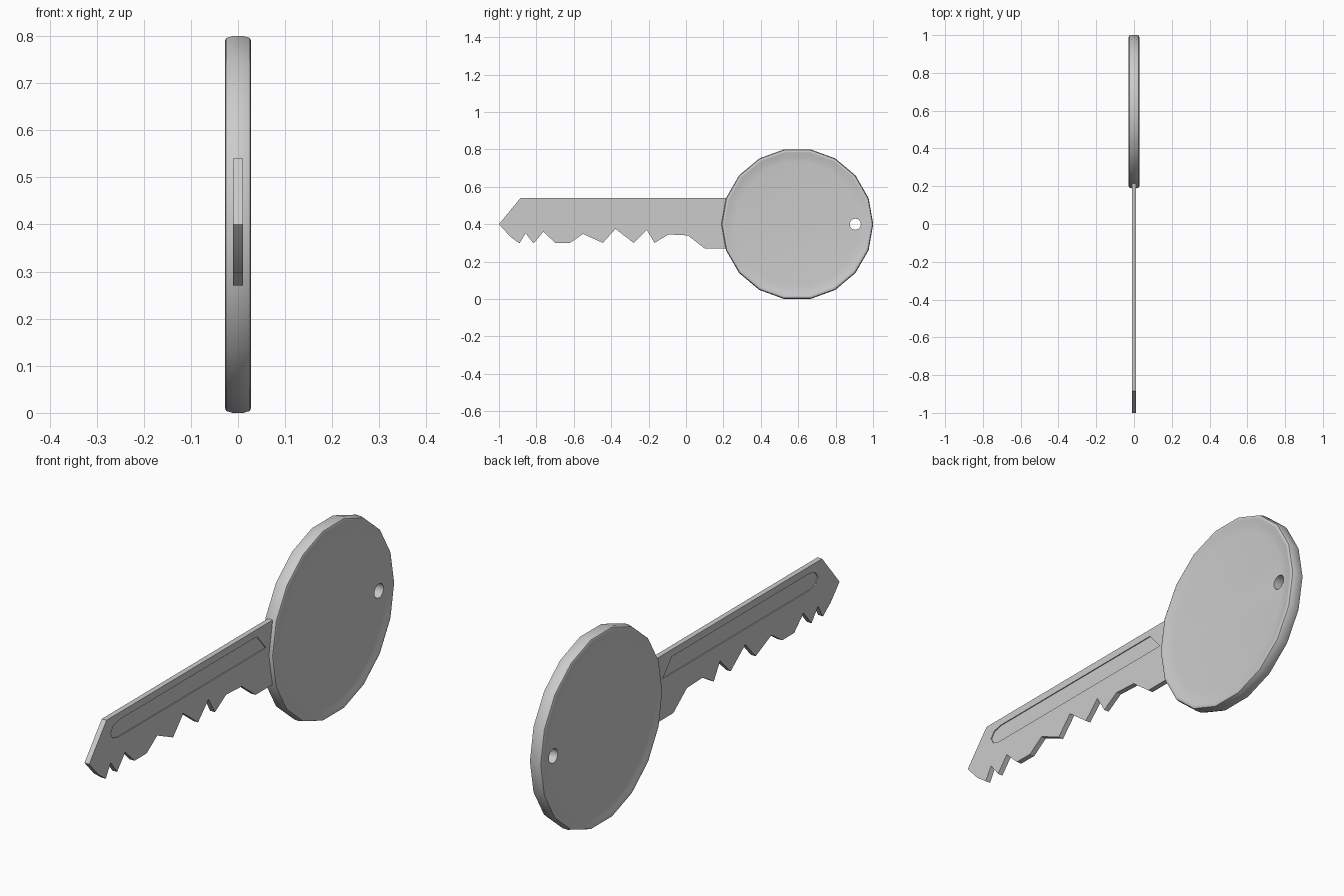
import bpy, bmesh, math

if "Cube" in bpy.data.objects:
    bpy.data.objects.remove(bpy.data.objects["Cube"])


def finish(name, bm):
    bmesh.ops.recalc_face_normals(bm, faces=bm.faces)
    mesh = bpy.data.meshes.new(name)
    bm.to_mesh(mesh)
    bm.free()
    ob = bpy.data.objects.new(name, mesh)
    bpy.context.collection.objects.link(ob)
    return ob


def plate(name, outline, x0, x1):
    """Extrude a (y, z) outline along x."""
    bm = bmesh.new()
    a, b = [[bm.verts.new((x, y, z)) for y, z in outline] for x in (x0, x1)]
    bm.faces.new(a)
    bm.faces.new(b)
    n = len(a)
    for i in range(n):
        bm.faces.new((a[i], a[(i + 1) % n], b[(i + 1) % n], b[i]))
    return finish(name, bm)


def lathe(name, profile, cy, cz, sides):
    """Revolve an (x, radius) profile about the x direction, capped at both ends."""
    bm = bmesh.new()
    rings = []
    for x, r in profile:
        angles = [2 * math.pi * i / sides for i in range(sides)]
        rings.append([bm.verts.new((x, cy + r * math.cos(t), cz + r * math.sin(t))) for t in angles])
    for a, b in zip(rings, rings[1:]):
        for i in range(sides):
            j = (i + 1) % sides
            bm.faces.new((a[i], a[j], b[j], b[i]))
    bm.faces.new(rings[0])
    bm.faces.new(rings[-1])
    return finish(name, bm)


def cut(ob, cutter):
    mod = ob.modifiers.new("cut", 'BOOLEAN')
    mod.operation = 'DIFFERENCE'
    mod.solver = 'EXACT'
    mod.object = cutter
    bpy.context.view_layer.objects.active = ob
    bpy.ops.object.modifier_apply(modifier=mod.name)
    bpy.data.objects.remove(cutter)


def smooth(ob, degrees):
    bpy.ops.object.select_all(action='DESELECT')
    ob.select_set(True)
    bpy.context.view_layer.objects.active = ob
    bpy.ops.object.shade_smooth_by_angle(angle=math.radians(degrees))


# round bow: 18-sided disc with a raised rim and slightly dished faces
half = [(0.019, 0.335), (0.022, 0.37), (0.027, 0.388), (0.028, 0.395), (0.025, 0.402), (0.012, 0.406)]
profile = half + [(-x, r) for x, r in reversed(half)]
bow = lathe("bow", profile, 0.595, 0.40, 18)

# keyring hole
cut(bow, lathe("hole_cutter", [(-0.1, 0.03), (0.1, 0.03)], 0.905, 0.40, 16))
smooth(bow, 40)

# blade with pointed tip and cut teeth
outline = [(-1, 0.40), (-0.885, 0.54), (0.25, 0.54), (0.25, 0.27), (0.10, 0.27), (0.01, 0.34),
           (-0.094, 0.345), (-0.168, 0.30), (-0.21, 0.37), (-0.28, 0.30), (-0.377, 0.375),
           (-0.445, 0.30), (-0.55, 0.348), (-0.62, 0.30), (-0.70, 0.30), (-0.762, 0.36),
           (-0.815, 0.297), (-0.858, 0.352), (-0.89, 0.297), (-0.94, 0.334)]
blade = plate("blade", outline, -0.011, 0.011)

# long groove on each side, rounded towards the tip
groove = [(0.11, 0.51), (-0.80, 0.51), (-0.84, 0.50), (-0.858, 0.475), (-0.845, 0.45),
          (-0.81, 0.44), (0.17, 0.44)]
for s in (-1, 1):
    cut(blade, plate("groove_cutter", groove, s * 0.007, s * 0.05))
smooth(blade, 30)
